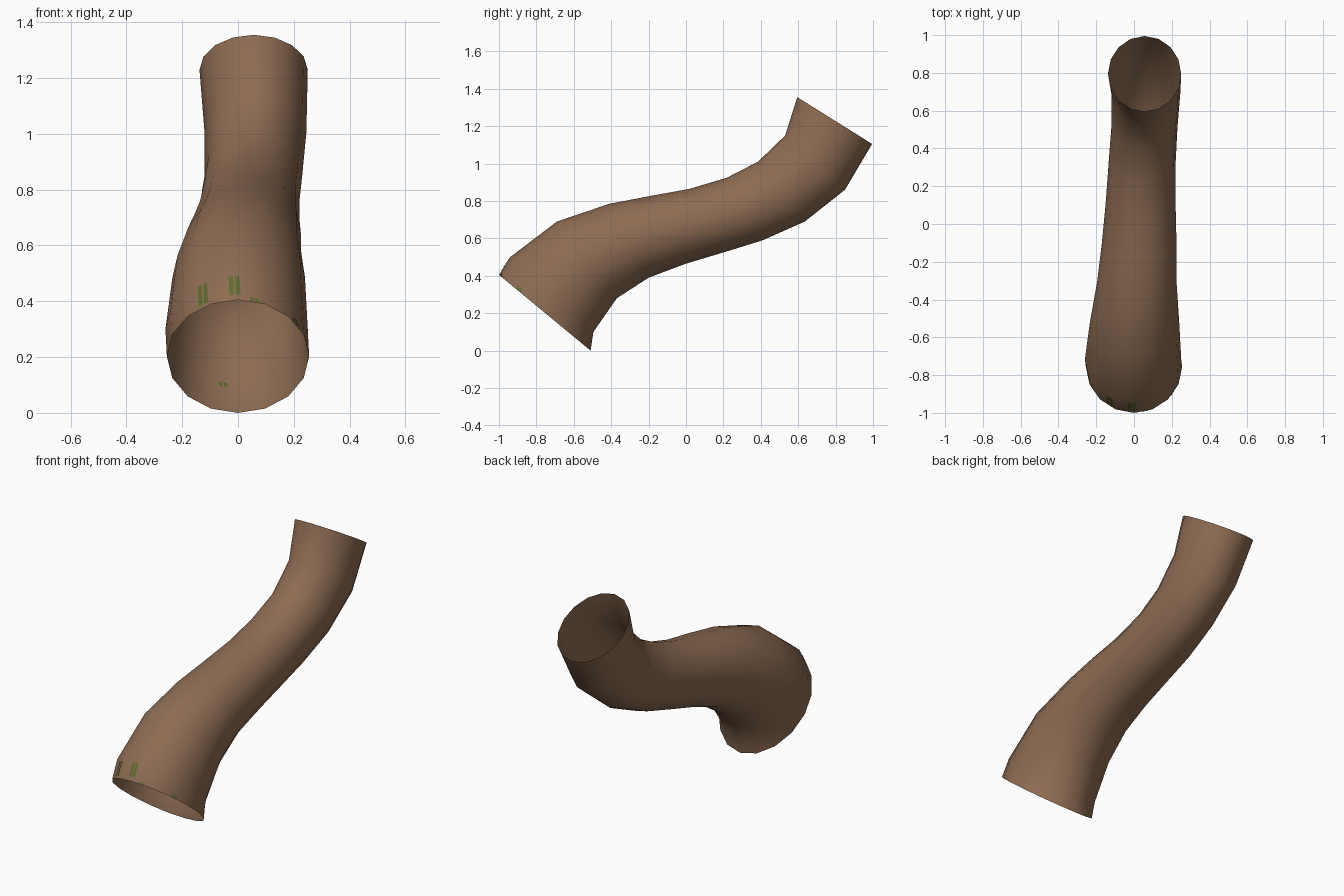
import bpy
import math
from mathutils import Vector

cube = bpy.data.objects.get("Cube")
if cube:
    bpy.data.objects.remove(cube, do_unlink=True)

SIDES = 16


def material(name, rgb):
    mat = bpy.data.materials.new(name)
    mat.use_nodes = True
    mat.diffuse_color = (*rgb, 1)
    shader = mat.node_tree.nodes["Principled BSDF"]
    shader.inputs["Base Color"].default_value = (*rgb, 1)
    shader.inputs["Roughness"].default_value = 0.9
    return mat


def build(name, verts, faces, mat):
    mesh = bpy.data.meshes.new(name)
    mesh.from_pydata(verts, [], faces)
    mesh.materials.append(mat)
    mesh.shade_smooth()
    obj = bpy.data.objects.new(name, mesh)
    bpy.context.collection.objects.link(obj)
    return obj


# Cross-sections: upper point (y, z), lower point (y, z), left and right x
RINGS = [
    ((-1.00, 0.405), (-0.51, 0.00), -0.255, 0.255),
    ((-0.94, 0.50), (-0.495, 0.10), -0.26, 0.25),
    ((-0.69, 0.69), (-0.37, 0.28), -0.235, 0.24),
    ((-0.41, 0.785), (-0.20, 0.39), -0.195, 0.225),
    ((-0.20, 0.825), (0.00, 0.465), -0.17, 0.225),
    ((0.02, 0.865), (0.20, 0.525), -0.15, 0.22),
    ((0.22, 0.925), (0.41, 0.59), -0.135, 0.22),
    ((0.385, 1.01), (0.635, 0.69), -0.12, 0.23),
    ((0.53, 1.15), (0.85, 0.86), -0.12, 0.245),
    ((0.595, 1.355), (0.995, 1.105), -0.138, 0.25),
]


def ring_point(ring, index, scale=1.0):
    """Corner of an elliptical section, index 0 being the upper point."""
    (y0, z0), (y1, z1), x0, x1 = ring
    angle = math.tau * index / SIDES
    centre = Vector(((x0 + x1) / 2, (y0 + y1) / 2, (z0 + z1) / 2))
    across = Vector(((x1 - x0) / 2, 0, 0))
    up = Vector((0, (y0 - y1) / 2, (z0 - z1) / 2))
    return centre + scale * (across * math.sin(angle) + up * math.cos(angle))


def on_wall(t, index, scale):
    """Point on the flat facets between the first two sections."""
    low = math.floor(index)
    ends = [ring_point(r, low, scale).lerp(ring_point(r, low + 1, scale), index - low)
            for r in RINGS[:2]]
    return ends[0].lerp(ends[1], t)


# Hollow bent trunk, open at both ends
bark = material("brown bark", (0.27, 0.15, 0.085))
moss = material("green moss", (0.11, 0.15, 0.025))
verts = [ring_point(r, i) for r in RINGS for i in range(SIDES)]
faces = []
for r in range(len(RINGS) - 1):
    for i in range(SIDES):
        j = (i + 1) % SIDES
        a, b = r * SIDES, (r + 1) * SIDES
        faces.append((a + i, a + j, b + j, b + i))
build("hollow_trunk", verts, faces, bark)

# Moss flecks by the lower opening: start, end, place round the rim, width, scale
FLECKS = [
    (0.1, 0.85, -1.3, 0.4, 1.01),
    (0.2, 0.9, -0.1, 0.4, 1.01),
    (0.0, 0.15, 0.6, 0.3, 1.01),
    (0.0, 0.2, 2.4, 0.3, 1.01),
    (0.1, 0.3, -3.4, 0.3, 0.99),
    (0.85, 1.0, 8.5, 0.3, 0.99),
]
verts, faces = [], []
for start, end, place, width, scale in FLECKS:
    for strip in (-0.5, 0.1):
        left = place + strip * width
        right = left + 0.4 * width
        n = len(verts)
        verts += [on_wall(t, k, scale) for t, k in
                  ((start, left), (start, right), (end, right), (end, left))]
        faces.append((n, n + 1, n + 2, n + 3))
build("moss_flecks", verts, faces, moss)
